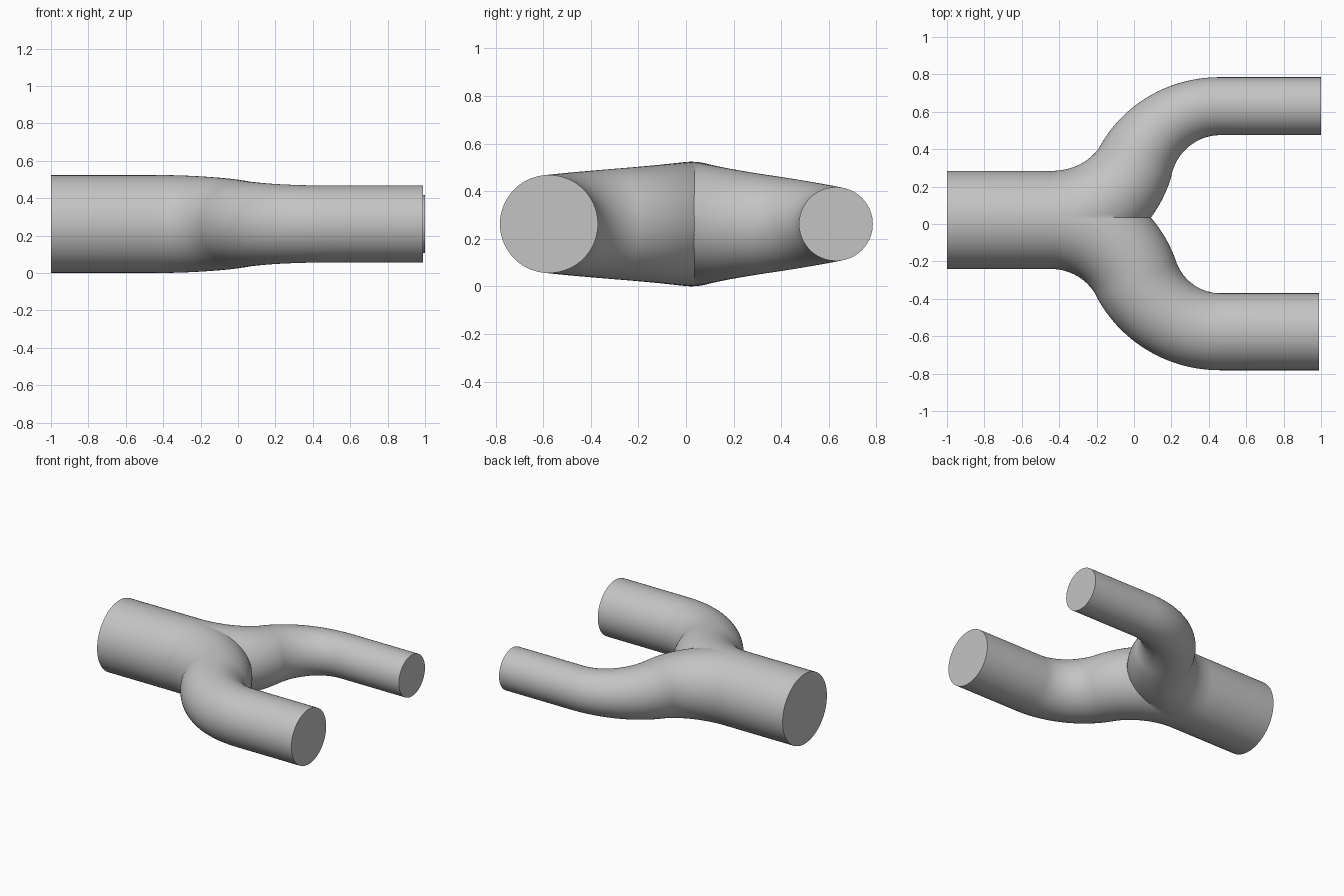
import bpy, bmesh, math
from mathutils import Vector

if "Cube" in bpy.data.objects:
    bpy.data.objects.remove(bpy.data.objects["Cube"], do_unlink=True)

SIDES, STEPS = 72, 20
AXIS_Y, AXIS_Z, INLET_R = 0.022, 0.262, 0.262
BEND_START, BEND_END = -0.45, 0.46

grey = bpy.data.materials.new("Plain Grey")
grey.use_nodes = True
colour = (0.55, 0.55, 0.55, 1)
grey.diffuse_color = colour
grey.node_tree.nodes["Principled BSDF"].inputs["Base Color"].default_value = colour


def s_bend(end_y, end_r, start_r):
    """Two equal opposite arcs: list of (x, y, heading, radius)."""
    dx, dy = BEND_END - BEND_START, end_y - AXIS_Y
    side = math.copysign(1, dy)
    turn = 2 * math.atan2(abs(dy), dx)
    bend_r = dx / (2 * math.sin(turn))
    stations = []
    for i in range(2 * STEPS + 1):
        t = i / (2 * STEPS)
        a = turn * (1 - abs(1 - 2 * t))
        along, across = bend_r * math.sin(a), bend_r * (1 - math.cos(a))
        if t <= 0.5:
            x, y = BEND_START + along, AXIS_Y + side * across
        else:
            x, y = BEND_END - along, end_y - side * across
        blend = t * t * (3 - 2 * t)
        stations.append((x, y, side * a, start_r + (end_r - start_r) * blend))
    return stations


def pipe(name, stations):
    """Capped round tube through the stations."""
    bm = bmesh.new()
    rings = []
    for x, y, heading, r in stations:
        across = Vector((-math.sin(heading), math.cos(heading), 0))
        ring = []
        for k in range(SIDES):
            a = math.tau * k / SIDES
            offset = across * r * math.cos(a) + Vector((0, 0, r * math.sin(a)))
            ring.append(bm.verts.new(Vector((x, y, AXIS_Z)) + offset))
        rings.append(ring)
    for p, q in zip(rings, rings[1:]):
        for k in range(SIDES):
            n = (k + 1) % SIDES
            bm.faces.new((p[k], p[n], q[n], q[k]))
    bm.faces.new(rings[0])
    bm.faces.new(rings[-1])
    bmesh.ops.recalc_face_normals(bm, faces=bm.faces)
    mesh = bpy.data.meshes.new(name)
    bm.to_mesh(mesh)
    bm.free()
    mesh.materials.append(grey)
    obj = bpy.data.objects.new(name, mesh)
    bpy.context.collection.objects.link(obj)
    return obj


# Inlet pipe running on into the wide front branch
front = s_bend(-0.576, 0.206, INLET_R)
front = [(-1, AXIS_Y, 0, INLET_R)] + front + [(0.99, -0.576, 0, 0.206)]
junction = pipe("forked_pipe", front)

# Narrow back branch, starting just inside the inlet skin
back = s_bend(0.63, 0.155, INLET_R - 0.0004) + [(1, 0.63, 0, 0.155)]
branch = pipe("back_branch", back)

# Fuse the branches into one skin
union = junction.modifiers.new("Union", "BOOLEAN")
union.operation = "UNION"
union.solver = "EXACT"
union.object = branch
bpy.ops.object.select_all(action="DESELECT")
bpy.context.view_layer.objects.active = junction
junction.select_set(True)
bpy.ops.object.modifier_apply(modifier=union.name)
bpy.data.objects.remove(branch, do_unlink=True)

bpy.ops.object.shade_smooth_by_angle(angle=math.radians(35))
